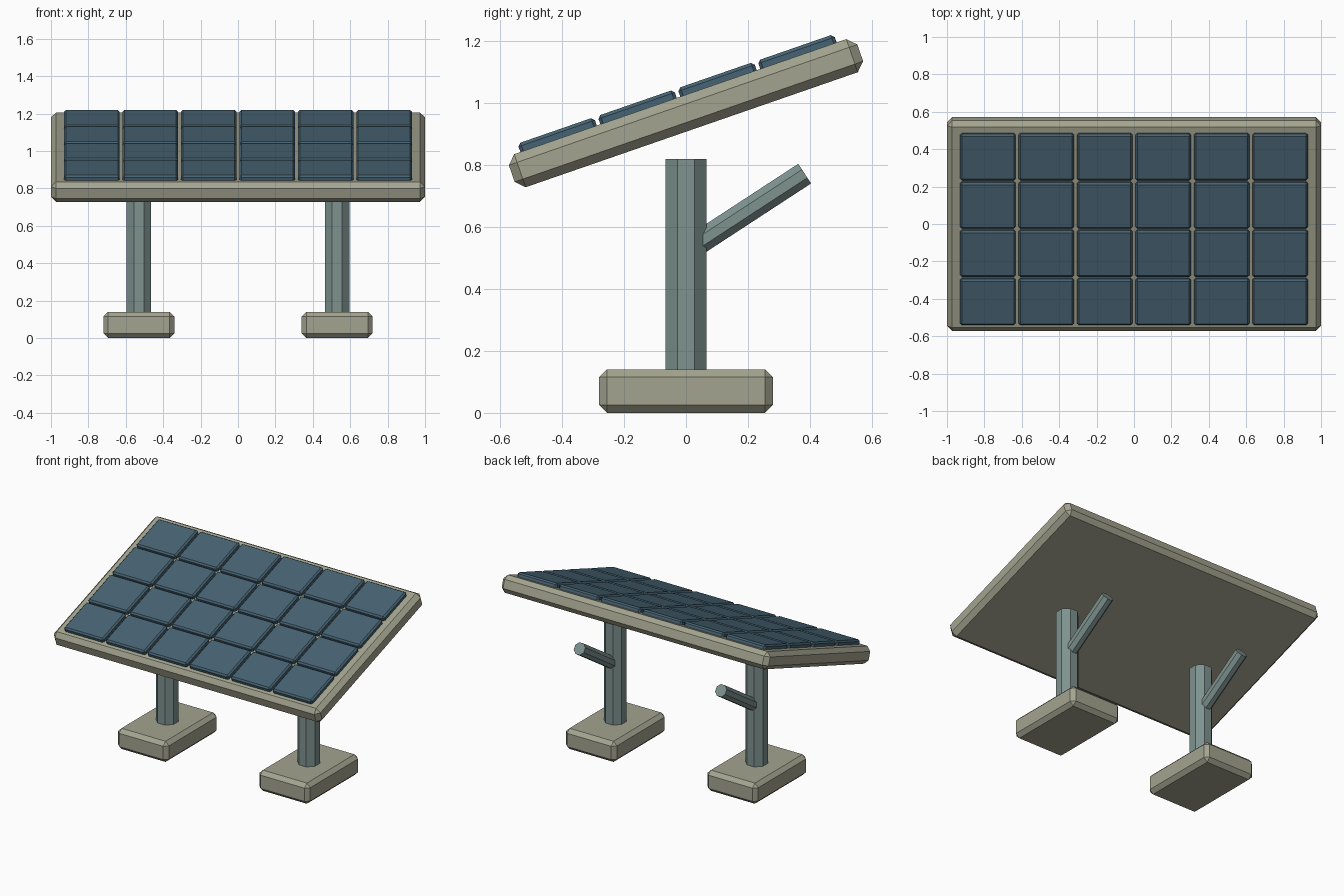
import bpy
import math
from mathutils import Matrix, Vector

cube = bpy.data.objects.get("Cube")
if cube:
    bpy.data.objects.remove(cube, do_unlink=True)


def material(name, rgb):
    mat = bpy.data.materials.new(name)
    mat.use_nodes = True
    mat.diffuse_color = (*rgb, 1)
    mat.node_tree.nodes["Principled BSDF"].inputs["Base Color"].default_value = (*rgb, 1)
    return mat


CONCRETE = material("warm_grey", (0.37, 0.37, 0.28))
STEEL = material("green_grey_steel", (0.21, 0.29, 0.275))
GLASS = material("dark_blue_glass", (0.062, 0.125, 0.172))


def box(name, size, matrix, bevel, mat):
    """Box with single-segment chamfered edges."""
    bpy.ops.mesh.primitive_cube_add(size=1)
    ob = bpy.context.object
    ob.name = name
    ob.data.transform(Matrix.Diagonal((*size, 1)))
    ob.matrix_world = matrix
    mod = ob.modifiers.new("chamfer", "BEVEL")
    mod.width = bevel
    mod.segments = 1
    ob.data.materials.append(mat)
    return ob


def octagon_bar(name, start, end, radius, mat):
    """Eight-sided bar between two points, flat sides facing the axes."""
    start, end = Vector(start), Vector(end)
    axis = end - start
    bpy.ops.mesh.primitive_cylinder_add(vertices=8, radius=radius, depth=axis.length)
    ob = bpy.context.object
    ob.name = name
    ob.data.transform(Matrix.Rotation(math.radians(22.5), 4, "Z"))
    tilt = Vector((0, 0, 1)).rotation_difference(axis).to_matrix().to_4x4()
    ob.matrix_world = Matrix.Translation((start + end) / 2) @ tilt
    ob.data.materials.append(mat)
    return ob


# Tilted panel frame
panel = Matrix.Translation((0, 0, 0.967)) @ Matrix.Rotation(math.radians(19.1), 4, "X")
box("panel_frame", (2.0, 1.19, 0.113), panel, 0.028, CONCRETE)

# Grid of solar cells
COLS, ROWS = 6, 4
for row in range(ROWS):
    for col in range(COLS):
        x = (col - (COLS - 1) / 2) * 0.3125
        y = (row - (ROWS - 1) / 2) * 0.273 - 0.006
        box(f"solar_cell_{row}_{col}", (0.297, 0.261, 0.05),
            panel @ Matrix.Translation((x, y, 0.06)), 0.01, GLASS)

# Feet, posts and rear braces
for side, x in (("left", 0.53), ("right", -0.53)):
    box(f"{side}_foot", (0.38, 0.56, 0.14), Matrix.Translation((x, 0, 0.07)), 0.025, CONCRETE)
    octagon_bar(f"{side}_post", (x, 0, 0.1), (x, 0, 0.82), 0.071, STEEL)
    octagon_bar(f"{side}_brace", (x, 0.02, 0.535), (x, 0.383, 0.772), 0.041, STEEL)
